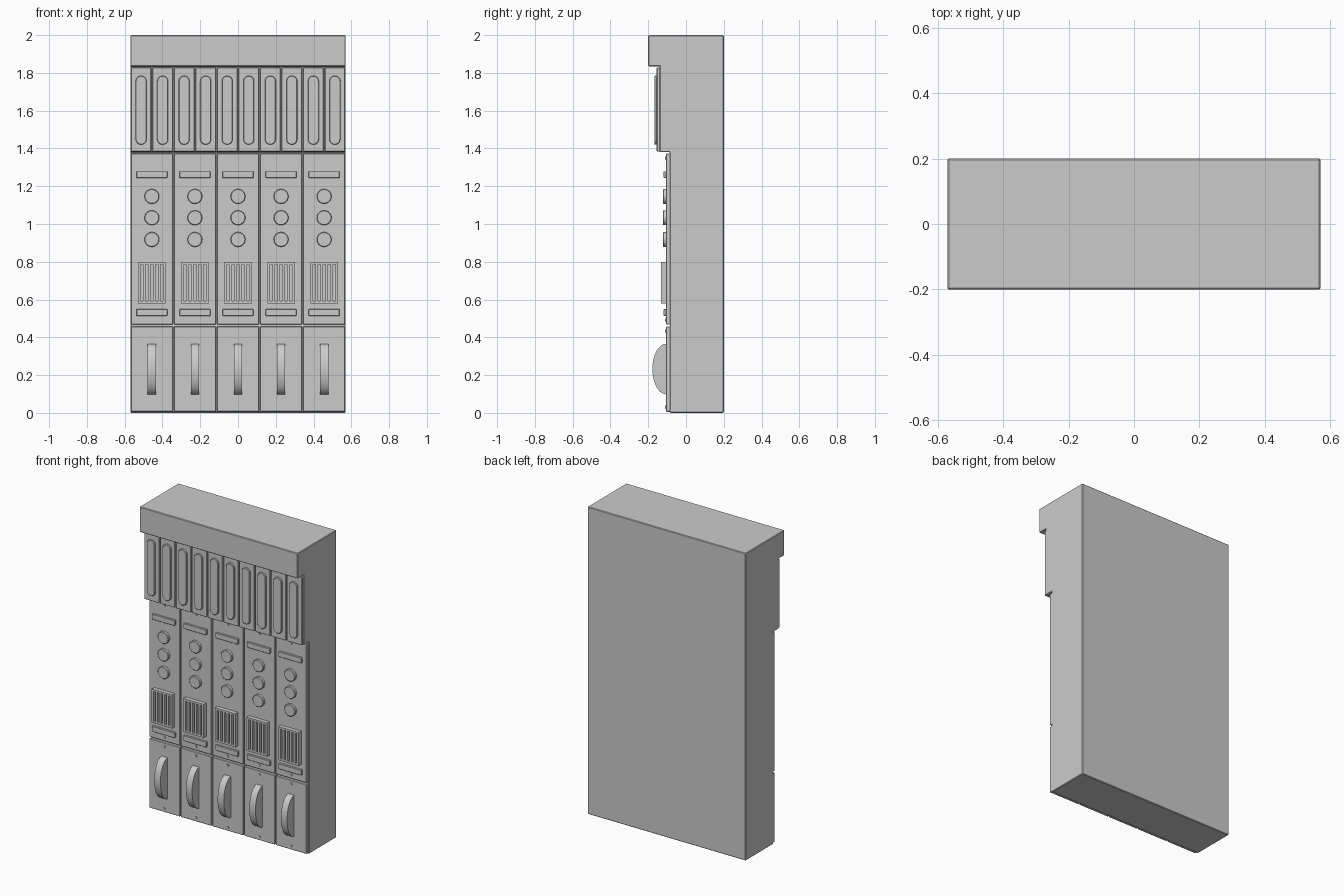
import bpy, bmesh, math

if "Cube" in bpy.data.objects:
    bpy.data.objects.remove(bpy.data.objects["Cube"])

W = 0.57            # half width of cabinet
PITCH = 2 * W / 5   # panel column width


def finish(bm, name, bevel=0.0, smooth=False):
    bmesh.ops.recalc_face_normals(bm, faces=bm.faces)
    me = bpy.data.meshes.new(name)
    bm.to_mesh(me)
    bm.free()
    ob = bpy.data.objects.new(name, me)
    bpy.context.collection.objects.link(ob)
    if bevel:
        m = ob.modifiers.new("edge", 'BEVEL')
        m.width, m.segments = bevel, 1
        m.limit_method, m.angle_limit = 'ANGLE', math.radians(50)
    if smooth:
        bpy.ops.object.select_all(action='DESELECT')
        bpy.context.view_layer.objects.active = ob
        ob.select_set(True)
        bpy.ops.object.shade_smooth_by_angle(angle=math.radians(35))
    return ob


def prism(bm, pts, vec):
    f = bm.faces.new([bm.verts.new(p) for p in pts])
    new = bmesh.ops.extrude_face_region(bm, geom=[f])['geom']
    bmesh.ops.translate(bm, vec=vec, verts=[v for v in new if isinstance(v, bmesh.types.BMVert)])


def box(bm, x0, x1, y0, y1, z0, z1):
    prism(bm, [(x0, y0, z0), (x1, y0, z0), (x1, y0, z1), (x0, y0, z1)], (0, y1 - y0, 0))


def capsule(bm, x, z0, z1, r, y0, y1, n=12):
    # upright rounded slot; equal z0 + r and z1 - r would give a disc
    pts = []
    for cz, start in ((z1 - r, 0), (z0 + r, math.pi)):
        for i in range(n + 1):
            a = start + math.pi * i / n
            pts.append((x + r * math.cos(a), y0, cz + r * math.sin(a)))
    prism(bm, pts, (0, y1 - y0, 0))


def disc(bm, x, z, r, y0, y1, n=32):
    prism(bm, [(x + r * math.cos(2 * math.pi * i / n), y0, z + r * math.sin(2 * math.pi * i / n))
               for i in range(n)], (0, y1 - y0, 0))


# Cabinet body with stepped, overhanging front
bm = bmesh.new()
profile = [(0.2, 0), (0.2, 2), (-0.2, 2), (-0.2, 1.835), (-0.14, 1.835),
           (-0.14, 1.38), (-0.085, 1.38), (-0.085, 0)]
prism(bm, [(-W, y, z) for y, z in profile], (2 * W, 0, 0))
finish(bm, "cabinet_body", 0.004)

# Upper row of narrow cartridges with raised rounded plates
bm, plates = bmesh.new(), bmesh.new()
for i in range(10):
    x = -W + (i + 0.5) * PITCH / 2
    h = PITCH / 4 - 0.003
    box(bm, x - h, x + h, -0.155, -0.138, 1.383, 1.828)
    capsule(plates, x, 1.42, 1.785, 0.029, -0.167, -0.15)
finish(bm, "upper_cartridges", 0.003)
finish(plates, "cartridge_plates", 0.003, True)

# Five columns of panels and their fittings
panels, bars, knobs, vents, handles, screws = (bmesh.new() for _ in range(6))
for i in range(5):
    x = -W + (i + 0.5) * PITCH
    h = PITCH / 2 - 0.003
    for z0, z1 in ((0.006, 0.458), (0.468, 1.374)):
        box(panels, x - h, x + h, -0.105, -0.083, z0, z1)
        for z in (z0 + 0.024, z1 - 0.024):
            disc(screws, x, z, 0.008, -0.111, -0.1, 12)
    # label strips
    for z0, z1 in ((1.244, 1.279), (0.514, 0.549)):
        box(bars, x - 0.082, x + 0.082, -0.118, -0.1, z0, z1)
    # round knobs
    for z in (1.146, 1.033, 0.918):
        disc(knobs, x, z, 0.039, -0.122, -0.1)
    # slotted vent: two rails and six upright bars
    for z0, z1 in ((0.58, 0.592), (0.786, 0.798)):
        box(vents, x - 0.073, x + 0.073, -0.132, -0.1, z0, z1)
    for k in range(6):
        bx = x - 0.066 + k * 0.0264
        box(vents, bx - 0.007, bx + 0.007, -0.132, -0.1, 0.59, 0.788)
    # half-round solid handle
    arc = [(x - 0.022, -0.104 - 0.074 * math.sin(math.pi * k / 20),
            0.232 + 0.134 * math.cos(math.pi * k / 20)) for k in range(21)]
    prism(handles, arc, (0.044, 0, 0))
finish(panels, "front_panels", 0.003)
finish(bars, "label_strips", 0.002)
finish(knobs, "round_knobs", 0.003, True)
finish(vents, "vent_grilles")
finish(handles, "pull_handles", 0, True)
finish(screws, "panel_screws", 0, True)
